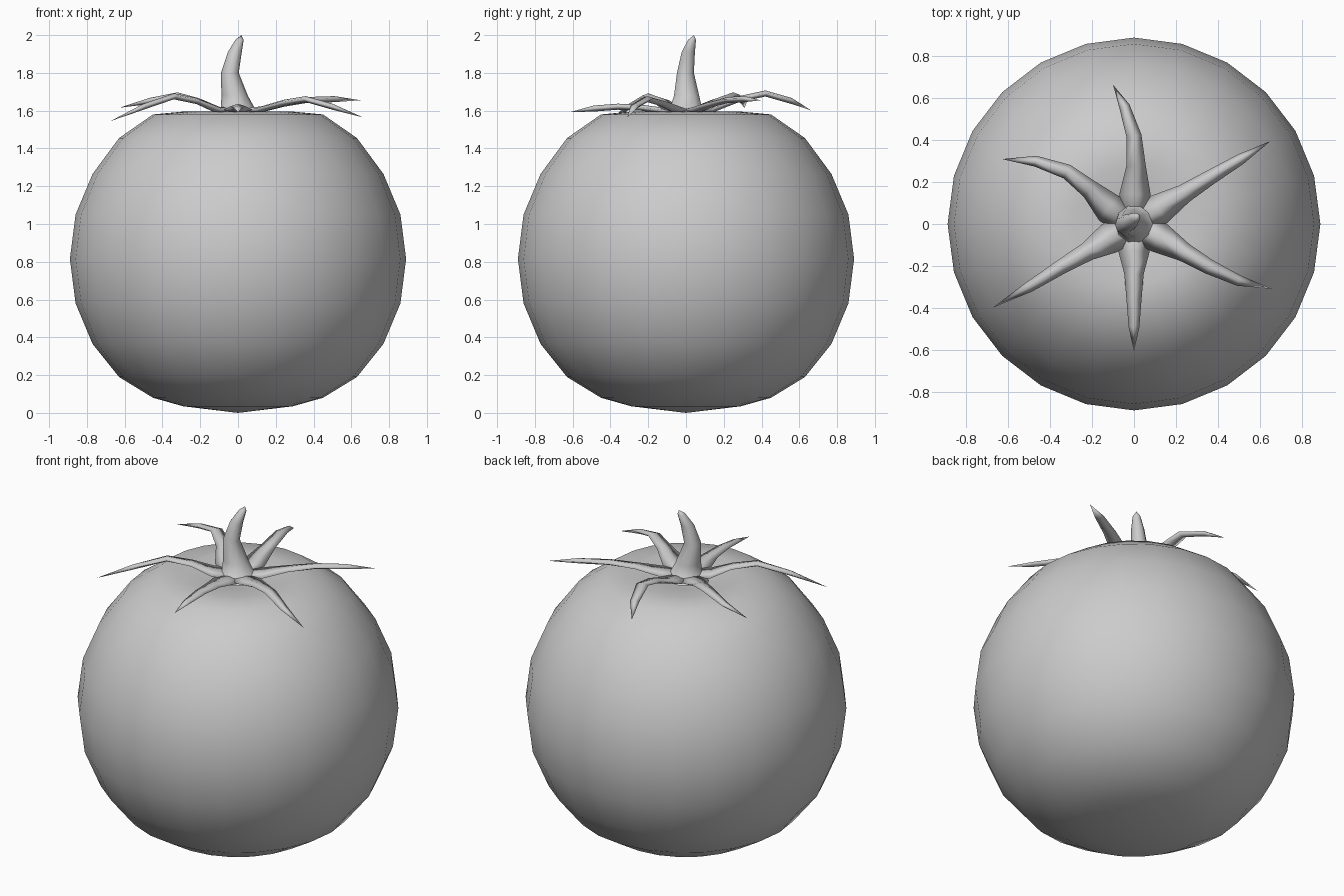
import bpy, bmesh, math
from mathutils import Vector

if "Cube" in bpy.data.objects:
    bpy.data.objects.remove(bpy.data.objects["Cube"])


def finish(name, bm, angle=None):
    bmesh.ops.recalc_face_normals(bm, faces=bm.faces)
    mesh = bpy.data.meshes.new(name)
    bm.to_mesh(mesh)
    bm.free()
    ob = bpy.data.objects.new(name, mesh)
    bpy.context.collection.objects.link(ob)
    for p in mesh.polygons:
        p.use_smooth = True
    if angle:
        bpy.context.view_layer.objects.active = ob
        ob.select_set(True)
        bpy.ops.object.shade_smooth_by_angle(angle=math.radians(angle))
        ob.select_set(False)
    return ob


def skin(bm, rings, start=None, end=None):
    """Join rings of points with quads; close the ends with a point or a cap."""
    rows = [[bm.verts.new(p) for p in ring] for ring in rings]
    n = len(rows[0])
    for a, b in zip(rows, rows[1:]):
        for i in range(n):
            j = (i + 1) % n
            bm.faces.new((a[i], a[j], b[j], b[i]))
    for row, tip in ((rows[0], start), (rows[-1], end)):
        if tip is None:
            bm.faces.new(row)
        else:
            v = bm.verts.new(tip)
            for i in range(n):
                bm.faces.new((row[i], row[(i + 1) % n], v))


def circle(c, r, n):
    return [(c[0] + r * math.cos(2 * math.pi * i / n),
             c[1] + r * math.sin(2 * math.pi * i / n), c[2]) for i in range(n)]


# Fruit: revolved profile with a shallow dimple on top
profile = [(0.29, 0.035), (0.45, 0.08), (0.63, 0.19), (0.77, 0.365),
           (0.86, 0.58), (0.89, 0.815), (0.86, 1.05), (0.77, 1.265),
           (0.63, 1.455), (0.45, 1.58), (0.29, 1.595), (0.13, 1.57)]
bm = bmesh.new()
skin(bm, [circle((0, 0, z), r, 24) for r, z in profile], (0, 0, 0), (0, 0, 1.55))
finish("fruit", bm)

# Stem: tapered, bent tube with a flared foot
stem = [((0, 0, 1.585), 0.13), ((0, 0, 1.61), 0.09), ((-0.018, 0.003, 1.68), 0.07),
        ((-0.043, -0.003, 1.8), 0.047), ((-0.017, 0.012, 1.91), 0.037),
        ((0.008, 0.032, 1.975), 0.022)]
bm = bmesh.new()
skin(bm, [circle(c, r, 10) for c, r in stem], None, (0.018, 0.042, 2.0))
finish("stem", bm, 60)

# Leaves: curved spine points from the centre to the tip
leaves = [
    [(0.005, 0.14, 1.61), (0.01, 0.28, 1.665), (0.0, 0.42, 1.695), (-0.045, 0.56, 1.655), (-0.1, 0.665, 1.6)],
    [(0.12, 0.07, 1.61), (0.24, 0.145, 1.64), (0.36, 0.22, 1.66), (0.51, 0.31, 1.665), (0.65, 0.395, 1.655)],
    [(0.12, -0.065, 1.61), (0.24, -0.135, 1.645), (0.36, -0.205, 1.665), (0.5, -0.27, 1.625), (0.66, -0.31, 1.565)],
    [(0, -0.13, 1.605), (0, -0.24, 1.62), (0, -0.36, 1.625), (0, -0.49, 1.615), (0, -0.61, 1.593)],
    [(-0.12, -0.07, 1.61), (-0.22, -0.13, 1.655), (-0.34, -0.2, 1.68), (-0.5, -0.3, 1.625), (-0.675, -0.4, 1.545)],
    [(-0.12, 0.075, 1.61), (-0.21, 0.165, 1.655), (-0.32, 0.25, 1.685), (-0.47, 0.3, 1.655), (-0.63, 0.31, 1.615)],
]
half_width = [0.075, 0.075, 0.046, 0.036, 0.026]
up = Vector((0, 0, 1))
for k, spine in enumerate(leaves):
    pts = [Vector((0, 0, 1.6))] + [Vector(p) for p in spine]
    rings = []
    for i, w in enumerate(half_width):
        d = pts[i + 1] - pts[max(i - 1, 0)]
        side = Vector((-d.y, d.x, 0)).normalized()
        p = pts[i]
        rings.append([p + side * w, p + up * 0.012, p - side * w, p - up * 0.02])
    bm = bmesh.new()
    skin(bm, rings, None, pts[-1])
    finish(f"leaf_{k + 1}", bm)
